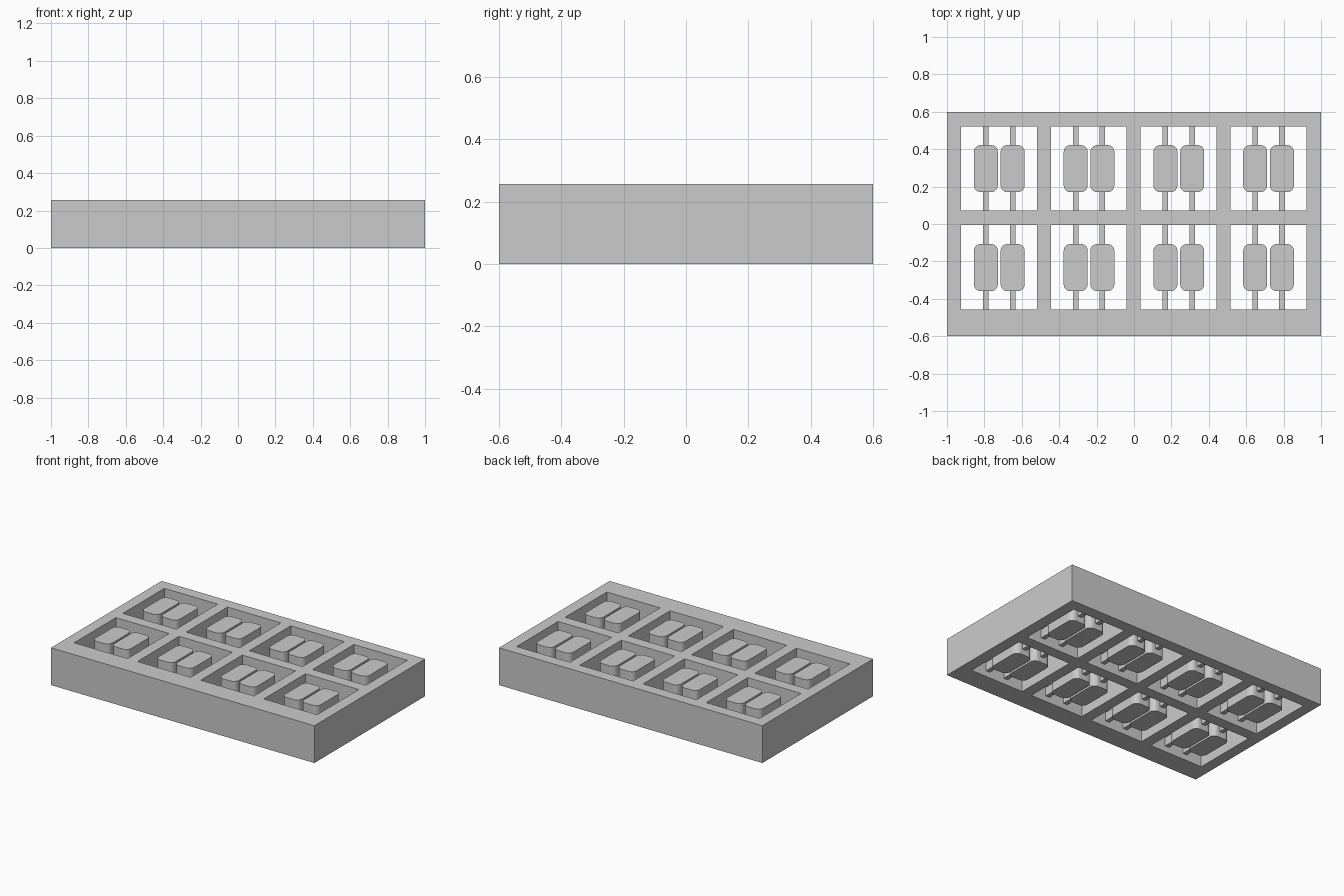
import bpy
import bmesh
import math

if "Cube" in bpy.data.objects:
    bpy.data.objects.remove(bpy.data.objects["Cube"], do_unlink=True)

HEIGHT = 0.256
PITCH_X = 0.48
WINDOW_W = 0.405
WINDOWS_X = [-0.924 + PITCH_X * i for i in range(4)]   # left edge of each window
ROWS_Y = [(-0.457, -0.005), (0.072, 0.521)]            # window front and back edges
BLOCK_W, BLOCK_L, CORNER = 0.128, 0.252, 0.036
BLOCK_OFFSETS = (0.132, 0.275)                         # block centres from window edge
BAR_W, BAR_BOTTOM, BAR_TOP = 0.03, 0.04, 0.1

grey = bpy.data.materials.new("plain grey")
grey.use_nodes = True
colour = (0.6, 0.6, 0.6, 1)
grey.diffuse_color = colour
grey.node_tree.nodes["Principled BSDF"].inputs["Base Color"].default_value = colour


def extrude_up(bm, depth):
    """Turn the flat faces in bm into a closed solid of the given depth."""
    result = bmesh.ops.extrude_face_region(bm, geom=bm.faces[:], use_keep_orig=True)
    top = [v for v in result["geom"] if isinstance(v, bmesh.types.BMVert)]
    bmesh.ops.translate(bm, verts=top, vec=(0, 0, depth))
    bmesh.ops.recalc_face_normals(bm, faces=bm.faces[:])


def add_object(name, bm, location=(0, 0, 0)):
    mesh = bpy.data.meshes.new(name)
    bm.to_mesh(mesh)
    bm.free()
    mesh.materials.append(grey)
    obj = bpy.data.objects.new(name, mesh)
    obj.location = location
    bpy.context.collection.objects.link(obj)
    return obj


def add_prism(name, outline, depth, location):
    bm = bmesh.new()
    bm.faces.new([bm.verts.new((x, y, 0)) for x, y in outline])
    extrude_up(bm, depth)
    return add_object(name, bm, location)


def rounded_outline(w, l, r, steps=5):
    """Rectangle with rounded corners, centred on the origin."""
    points = []
    for k, (sx, sy) in enumerate([(1, 1), (-1, 1), (-1, -1), (1, -1)]):
        for i in range(steps + 1):
            a = math.pi / 2 * (k + i / steps)
            points.append((sx * (w / 2 - r) + r * math.cos(a),
                           sy * (l / 2 - r) + r * math.sin(a)))
    return points


def rectangle(w, l):
    return [(-w / 2, -l / 2), (w / 2, -l / 2), (w / 2, l / 2), (-w / 2, l / 2)]


# Frame: a grid of cells with the windows left open
xs = [-1] + [e for x in WINDOWS_X for e in (x, x + WINDOW_W)] + [1]
ys = [-0.6] + [e for row in ROWS_Y for e in row] + [0.6]
bm = bmesh.new()
grid = [[bm.verts.new((x, y, 0)) for y in ys] for x in xs]
for i in range(len(xs) - 1):
    for j in range(len(ys) - 1):
        if i % 2 and j % 2:
            continue
        bm.faces.new((grid[i][j], grid[i + 1][j], grid[i + 1][j + 1], grid[i][j + 1]))
extrude_up(bm, HEIGHT)
add_object("frame", bm)

# Rounded blocks in pairs, each held by a bar at its front and back
for front, back in ROWS_Y:
    block_y = front + 0.224
    for window_x in WINDOWS_X:
        for offset in BLOCK_OFFSETS:
            x = window_x + offset
            add_prism("block", rounded_outline(BLOCK_W, BLOCK_L, CORNER),
                      HEIGHT, (x, block_y, 0))
            for name, a, b in (("front_bar", front, block_y - BLOCK_L / 2),
                               ("back_bar", block_y + BLOCK_L / 2, back)):
                add_prism(name, rectangle(BAR_W, b - a),
                          BAR_TOP - BAR_BOTTOM, (x, (a + b) / 2, BAR_BOTTOM))
